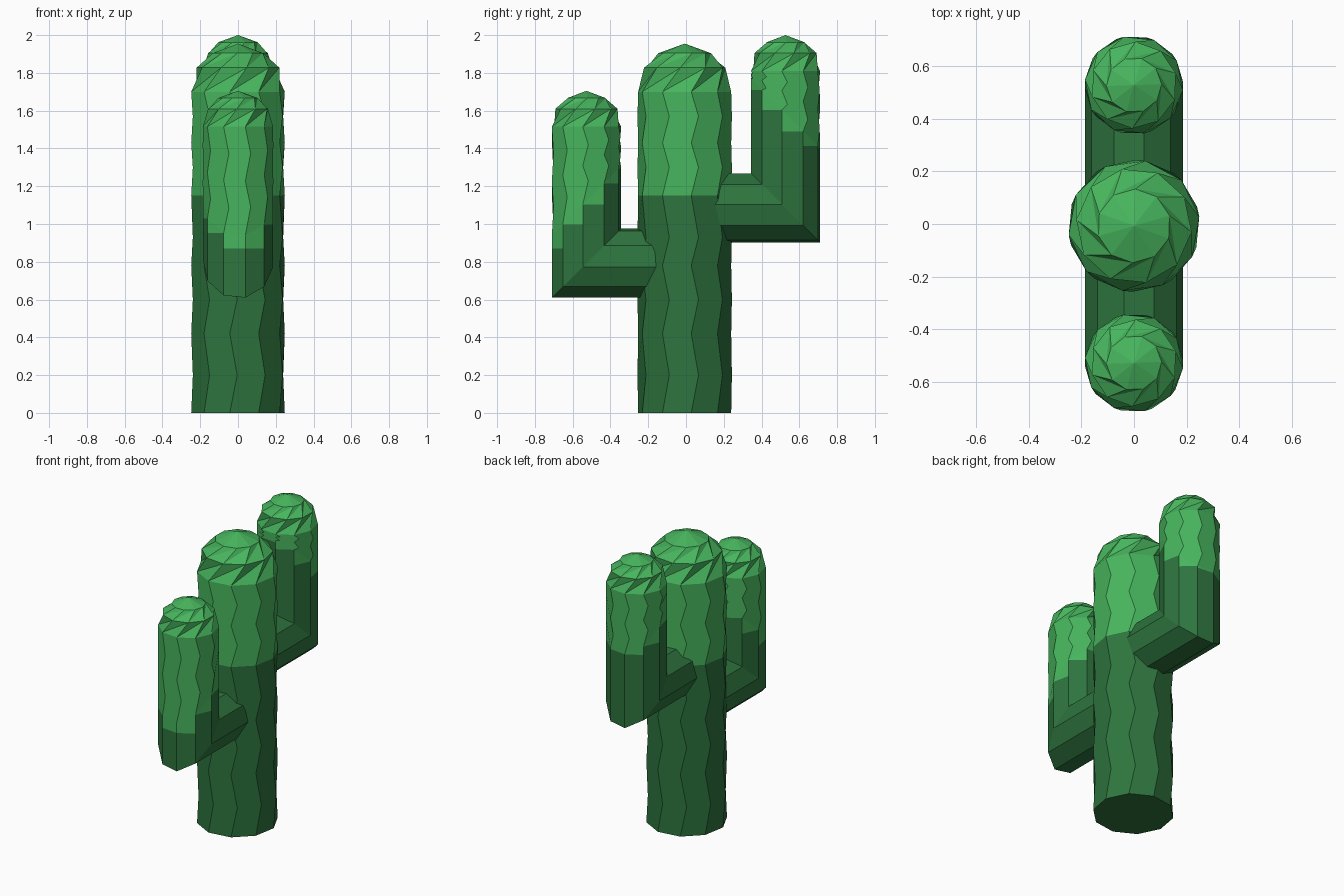
import bpy, bmesh
from math import sin, cos, radians

if "Cube" in bpy.data.objects:
    bpy.data.objects.remove(bpy.data.objects["Cube"])

SIDES = 10
STEP = 360 / SIDES


def material(name, rgb):
    m = bpy.data.materials.new(name)
    m.diffuse_color = (*rgb, 1)
    m.use_nodes = True
    m.node_tree.nodes["Principled BSDF"].inputs["Base Color"].default_value = m.diffuse_color
    return m


MATS = [material("dark_green", (0.027, 0.175, 0.048)),
        material("light_green", (0.063, 0.46, 0.11))]


def bridge(bm, low, up, mat):
    """Quads between two rings."""
    for i in range(SIDES):
        j = (i + 1) % SIDES
        bm.faces.new((low[i], low[j], up[j], up[i])).material_index = mat


def twisted_bridge(bm, low, up, direction):
    """Triangles with the long diagonal, giving creased facets."""
    for i in range(SIDES):
        j = (i + 1) % SIDES
        if direction > 0:
            tris = ((low[i], low[j], up[j]), (low[i], up[j], up[i]))
        else:
            tris = ((low[i], low[j], up[i]), (low[j], up[j], up[i]))
        for t in tris:
            bm.faces.new(t).material_index = 1


def dome(bm, ring, point, z, height, twist, start):
    """Creased rounded tip; point(angle, scale, z) places a vertex."""
    for k, (h, s) in enumerate(((0.5, 0.88), (0.8, 0.56)), 1):
        up = [bm.verts.new(point(start + i * STEP + k * twist, s, z + h * height))
              for i in range(SIDES)]
        twisted_bridge(bm, ring, up, twist)
        ring = up
    tip = bm.verts.new(point(0, 0, z + height))
    for i in range(SIDES):
        bm.faces.new((ring[i], ring[(i + 1) % SIDES], tip)).material_index = 1


def finish(bm, name):
    bmesh.ops.recalc_face_normals(bm, faces=bm.faces)
    me = bpy.data.meshes.new(name)
    bm.to_mesh(me)
    bm.free()
    for m in MATS:
        me.materials.append(m)
    ob = bpy.data.objects.new(name, me)
    bpy.context.collection.objects.link(ob)


def trunk():
    bm = bmesh.new()
    first, r = 8, 0.25

    def point(a, s, z):
        return (r * s * cos(radians(a)), -0.007 + r * s * sin(radians(a)), z)

    heights = [0, 0.2, 0.42, 0.6, 0.78, 0.93, 1.15, 1.3, 1.43, 1.57, 1.7]
    ring = None
    for k, z in enumerate(heights):
        a0 = first + (9 if k % 2 else 0)
        up = [bm.verts.new(point(a0 + i * STEP, 1, z)) for i in range(SIDES)]
        if ring:
            bridge(bm, ring, up, int(z > 1.16))
        else:
            bm.faces.new(up[::-1])
        ring = up
    dome(bm, ring, point, 1.7, 0.255, 22, first)
    finish(bm, "trunk")


def arm(name, side, axis_z, lift, drop, top, zigs):
    """Elbowed arm: horizontal stub, mitred corner, upright with a dome."""
    bm = bmesh.new()
    r, yc = 0.187, side * 0.527
    first = 6 * side

    def point(a, s, z):
        return (r * s * cos(radians(a)), yc - side * r * s * sin(radians(a)), z)

    def corner_z(a):
        return axis_z + r * sin(radians(a))

    angles = [first + i * STEP for i in range(SIDES)]
    # stub from inside the trunk to the mitred corner
    root = [bm.verts.new((r * cos(radians(a)), side * 0.08, corner_z(a))) for a in angles]
    corner = [bm.verts.new(point(a, 1, corner_z(a))) for a in angles]
    bm.faces.new(root[::-1])
    bridge(bm, root, corner, 0)
    # upright base, with a stepped colour border on each face
    ring = [bm.verts.new(point(a, 1, corner_z(a) + lift)) for a in angles]
    for i in range(SIDES):
        j = (i + 1) % SIDES
        ai, aj = angles[i], angles[j]
        h = min(ring[i].co.z, ring[j].co.z) - 0.001
        if max(sin(radians(ai)), sin(radians(aj))) < -0.6:
            h -= drop
        p, q = (bm.verts.new(point(a, 1, h)) for a in (ai, aj))
        bm.faces.new((corner[i], corner[j], q, p)).material_index = 0
        bm.faces.new((p, q, ring[j], ring[i])).material_index = 1
    # zigzag ribs levelling out towards the dome
    for k in range(1, zigs + 1):
        t = k / zigs
        shift = 9 if k % 2 else 0
        up = []
        for a in angles:
            b = a - side * shift
            z = (corner_z(b) + lift) * (1 - t) + top * t
            up.append(bm.verts.new(point(b, 1, z)))
        bridge(bm, ring, up, 1)
        ring = up
    dome(bm, ring, point, top, 0.19, -side * 22, first)
    finish(bm, name)


trunk()
arm("front_arm", -1, 0.793, 0.33, 0.07, 1.515, 4)
arm("back_arm", 1, 1.085, 0.5, 0.0, 1.81, 4)
